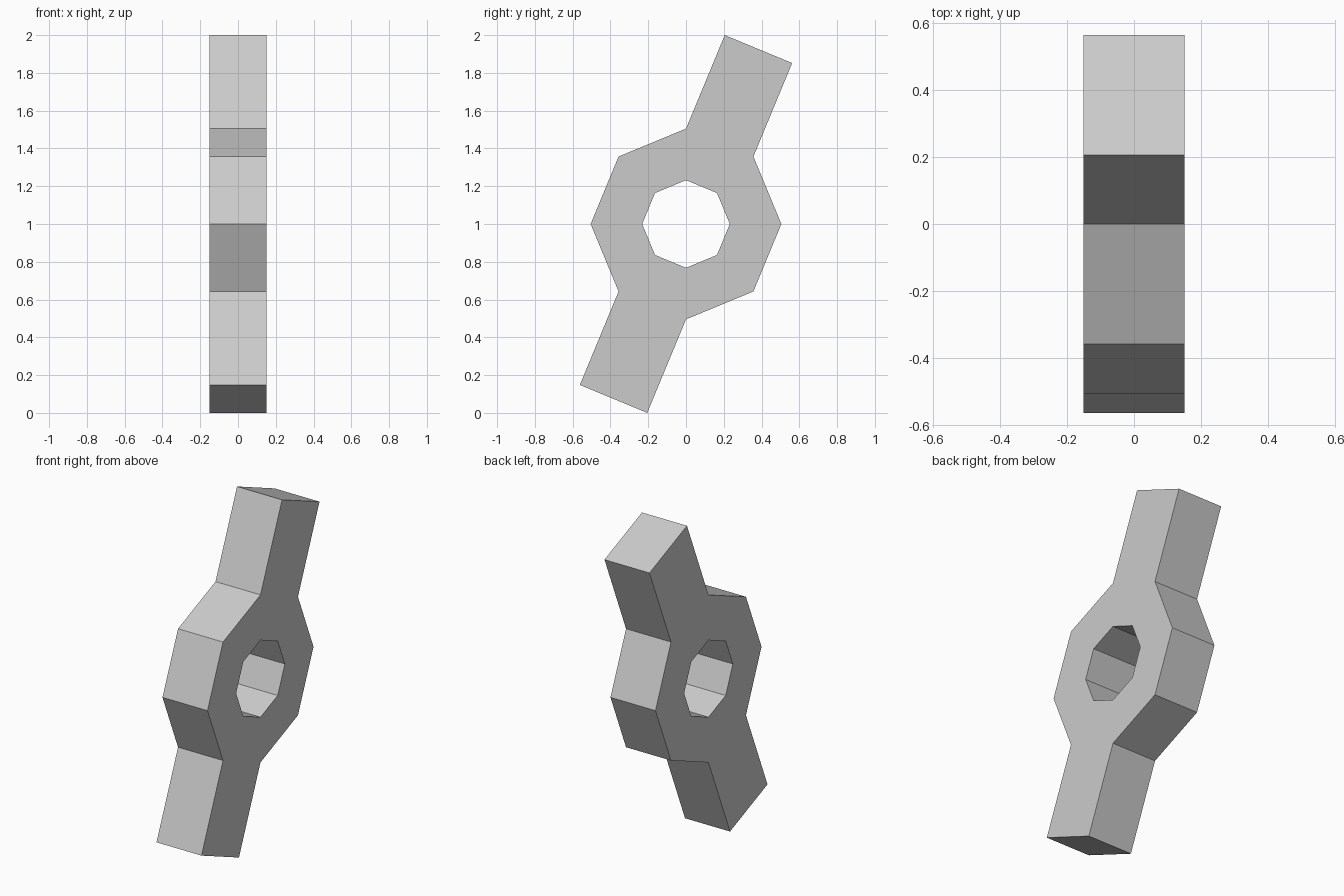
import bpy, bmesh
from math import sin, cos, pi
from mathutils import Vector

if "Cube" in bpy.data.objects:
    bpy.data.objects.remove(bpy.data.objects["Cube"])

SIDES, OUTER, INNER, HALF = 8, 0.505, 0.232, 0.15
ARM = (1 - OUTER) / sin(pi * 3 / 8)   # arms reach z = 0 and z = 2

bm = bmesh.new()

def ring(radius):
    return [bm.verts.new((-HALF, radius * cos(2 * pi * i / SIDES),
                          1 + radius * sin(2 * pi * i / SIDES))) for i in range(SIDES)]

# Octagonal ring profile
outer, inner = ring(OUTER), ring(INNER)
for i in range(SIDES):
    j = (i + 1) % SIDES
    bm.faces.new((outer[i], outer[j], inner[j], inner[i]))

# Two opposite arms grown straight out of ring sides
for i in (1, 5):
    a, b = outer[i], outer[i + 1]
    angle = 2 * pi * (i + 0.5) / SIDES
    step = Vector((0, cos(angle), sin(angle))) * ARM
    bm.faces.new((a, bm.verts.new(a.co + step), bm.verts.new(b.co + step), b))

# Thicken the profile along x
result = bmesh.ops.extrude_face_region(bm, geom=bm.faces[:], use_keep_orig=True)
top = [v for v in result["geom"] if isinstance(v, bmesh.types.BMVert)]
bmesh.ops.translate(bm, verts=top, vec=(2 * HALF, 0, 0))
bmesh.ops.recalc_face_normals(bm, faces=bm.faces[:])

mesh = bpy.data.meshes.new("ring_link")
bm.to_mesh(mesh)
bm.free()
bpy.context.collection.objects.link(bpy.data.objects.new("ring_link", mesh))
